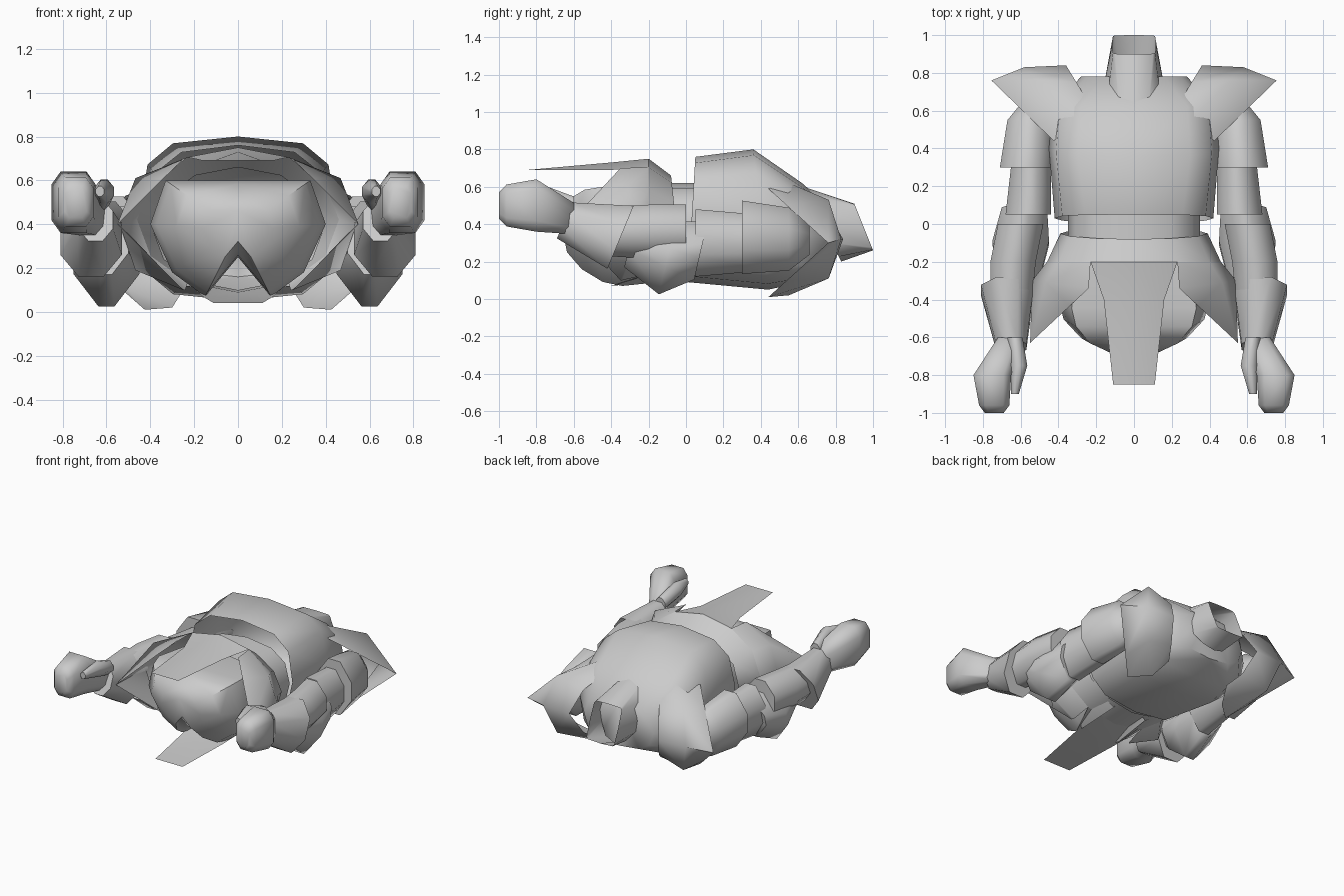
import bpy, bmesh, math

old = bpy.data.objects.get("Cube")
if old:
    bpy.data.objects.remove(old, do_unlink=True)

# One plain grey for the whole armour
grey = bpy.data.materials.new("plain_grey")
grey.use_nodes = True
grey.diffuse_color = (0.6, 0.6, 0.6, 1)
shader = next(node for node in grey.node_tree.nodes if node.type == 'BSDF_PRINCIPLED')
shader.inputs["Base Color"].default_value = grey.diffuse_color


def loft(name, rings, closed=False, cap_start=False, cap_end=False):
    """Skin the +x half or side of a part through its rings and mirror it."""
    bm = bmesh.new()
    rows = [[bm.verts.new(point) for point in ring] for ring in rings]
    for near, far in zip(rows, rows[1:]):
        pairs = list(zip(near, far))
        following = pairs[1:] + (pairs[:1] if closed else [])
        for (near_a, far_a), (near_b, far_b) in zip(pairs, following):
            bm.faces.new((near_a, near_b, far_b, far_a))
    if cap_start:
        bm.faces.new(rows[0])
    if cap_end:
        bm.faces.new(reversed(rows[-1]))
    bmesh.ops.recalc_face_normals(bm, faces=bm.faces)
    mesh = bpy.data.meshes.new(name)
    bm.to_mesh(mesh)
    bm.free()
    mesh.materials.append(grey)
    part = bpy.data.objects.new(name, mesh)
    bpy.context.scene.collection.objects.link(part)
    bpy.ops.object.select_all(action='DESELECT')
    part.select_set(True)
    bpy.context.view_layer.objects.active = part
    bpy.ops.object.shade_smooth_by_angle(angle=math.radians(60))
    mirror = part.modifiers.new("mirror", 'MIRROR')
    mirror.use_clip = True


def swell(value, power):
    """Signed power: below one makes an ellipse boxy, above one a diamond."""
    return math.copysign(abs(value) ** power, value)


def half_hoop(y, width, top, bottom, lean=0.0, power=1.0):
    """Half of a twelve-sided hoop, from top centre round to bottom centre."""
    middle, half = (top + bottom) / 2, (top - bottom) / 2
    hoop = []
    for step in range(7):
        turn = math.pi * step / 6
        rise = swell(math.cos(turn), power)
        across = swell(math.sin(turn), power) if 0 < step < 6 else 0
        hoop.append((width * across, y + lean * rise, middle + half * rise))
    return hoop


def octagon(y, x, z, radius, stretch, tilt, power):
    """Eight-sided ring across y, taller by stretch and tilted by its radius."""
    reach = radius / math.cos(math.pi / 8) ** power
    ring = []
    for step in range(8):
        turn = math.pi * (step + 0.5) / 4
        rise = reach * swell(math.sin(turn), power)
        ring.append((x + reach * swell(math.cos(turn), power), y + tilt * rise,
                     z + stretch * rise))
    return ring


def limb(name, *stations, stretch=1.0, tilt=0.0, power=1.2):
    rings = [octagon(*station, stretch, tilt, power) for station in stations]
    loft(name, rings, closed=True, cap_start=True, cap_end=True)


def fan(x, y, z, inward, back, rise, power):
    """Upright row with its middle at the point and both ends drawn back."""
    row = []
    for level in (1, 0.7, 0, -0.7, -1):
        pull = abs(level) ** power
        row.append((x - inward * pull, y + back * pull, z + rise * level))
    return row


def flap(name, belt_edge, ridge, edge, end, tip):
    """Tasset hanging from the belt, tapering to a straight end."""
    loft(name, [
        belt_edge,
        [(0, -0.4, ridge), (0.16, -0.4, edge)],
        [(0, end, tip), (0.11, end, tip)],
    ])


def thigh_section(y, scale, middle=0.37):
    """Half of the hip outline: flat top, round side, low thigh, raised crotch."""
    outline = [(0, 0.6), (0.33, 0.6), (0.4, 0.4), (0.3, 0.18), (0.15, 0.07), (0, 0.25)]
    section = []
    for x, z in outline:
        offset = scale * (z - middle)
        section.append((x * scale, y - offset / 5, middle + offset))
    return section


# Breastplate and backplate, from the waist rim up to the shoulders
loft("chest", [
    half_hoop(0.03, width=0.42, top=0.76, bottom=0.09, lean=0.02, power=0.7),
    half_hoop(0.4, width=0.45, top=0.8, bottom=0.05, lean=-0.04, power=0.6),
    half_hoop(0.62, width=0.43, top=0.62, bottom=0.09, power=0.6),
    half_hoop(0.78, width=0.28, top=0.48, bottom=0.16, power=0.8),
], cap_end=True)

# Abdomen between chest and belt
loft("abdomen", [half_hoop(y, width=0.35, top=0.62, bottom=0.12, power=0.8)
                 for y in (0.1, -0.2)])

# Open collar around the neck
loft("neck_collar", [
    half_hoop(0.73, width=0.16, top=0.6, bottom=0.2, lean=-0.1),
    half_hoop(0.95, width=0.115, top=0.51, bottom=0.26, lean=-0.05, power=0.2),
])

# Pointed shoulder guard: inner edge, crown, outer rim
loft("shoulder_guard", [
    fan(0.36, 0.84, 0.32, inward=0.11, back=-0.18, rise=0.22, power=2),
    fan(0.58, 0.83, 0.32, inward=0.28, back=-0.28, rise=0.3, power=4),
    fan(0.755, 0.76, 0.3, inward=0.33, back=-0.32, rise=0.29, power=1),
])

# Arm, from the sleeve to the gauntlet
limb("sleeve", (0.66, 0.52, 0.32, 0.06), (0.55, 0.55, 0.32, 0.12),
     (0.3, 0.57, 0.33, 0.14), stretch=1.4)
limb("upper_arm", (0.4, 0.54, 0.3, 0.1), (0.05, 0.56, 0.3, 0.12), stretch=1.5)
limb("elbow_guard", (0.08, 0.58, 0.26, 0.12), (-0.1, 0.6, 0.22, 0.15),
     (-0.3, 0.6, 0.3, 0.1), stretch=1.3, tilt=0.3, power=1.6)
limb("forearm", (0, 0.6, 0.36, 0.12), (-0.2, 0.64, 0.36, 0.12),
     (-0.4, 0.65, 0.36, 0.11), stretch=1.2)
limb("gauntlet", (-0.35, 0.67, 0.33, 0.14), (-0.65, 0.65, 0.42, 0.08),
     stretch=1.2, tilt=0.5, power=1)

# Closed fist with its thumb
limb("fist", (-0.6, 0.66, 0.43, 0.06), (-0.8, 0.75, 0.5, 0.1),
     (-0.96, 0.74, 0.5, 0.08), (-1, 0.74, 0.5, 0.05), stretch=1.4, power=0.6)
limb("thumb", (-0.6, 0.63, 0.5, 0.04), (-0.75, 0.61, 0.55, 0.045),
     (-0.9, 0.63, 0.55, 0.02), stretch=1.2)

# Hips ending in two rounded thigh stumps
loft("hips", [
    thigh_section(-0.1, scale=0.9),
    thigh_section(-0.4, scale=1),
    thigh_section(-0.5, scale=0.93),
    thigh_section(-0.6, scale=0.7),
    thigh_section(-0.66, scale=0.4),
], cap_end=True)

# Belt flaring down into the skirt
skirt_edge = half_hoop(-0.2, width=0.46, top=0.75, bottom=0.09)
loft("belt", [half_hoop(-0.05, width=0.39, top=0.66, bottom=0.1, lean=-0.03), skirt_edge])

# Long tassets down the middle, front and rear
flap("front_flap", skirt_edge[:2], ridge=0.73, edge=0.69, end=-0.85, tip=0.69)
flap("rear_flap", skirt_edge[:-3:-1], ridge=0.07, edge=0.07, end=-0.8, tip=0.04)

# Flared side tassets, coming to a point beside the thighs
loft("side_flap", [
    skirt_edge[1:-1],
    fan(0.54, -0.3, 0.4, inward=0.3, back=-0.04, rise=0.3, power=4),
    fan(0.55, -0.63, 0.4, inward=0.3, back=0.28, rise=0.3, power=1),
])
